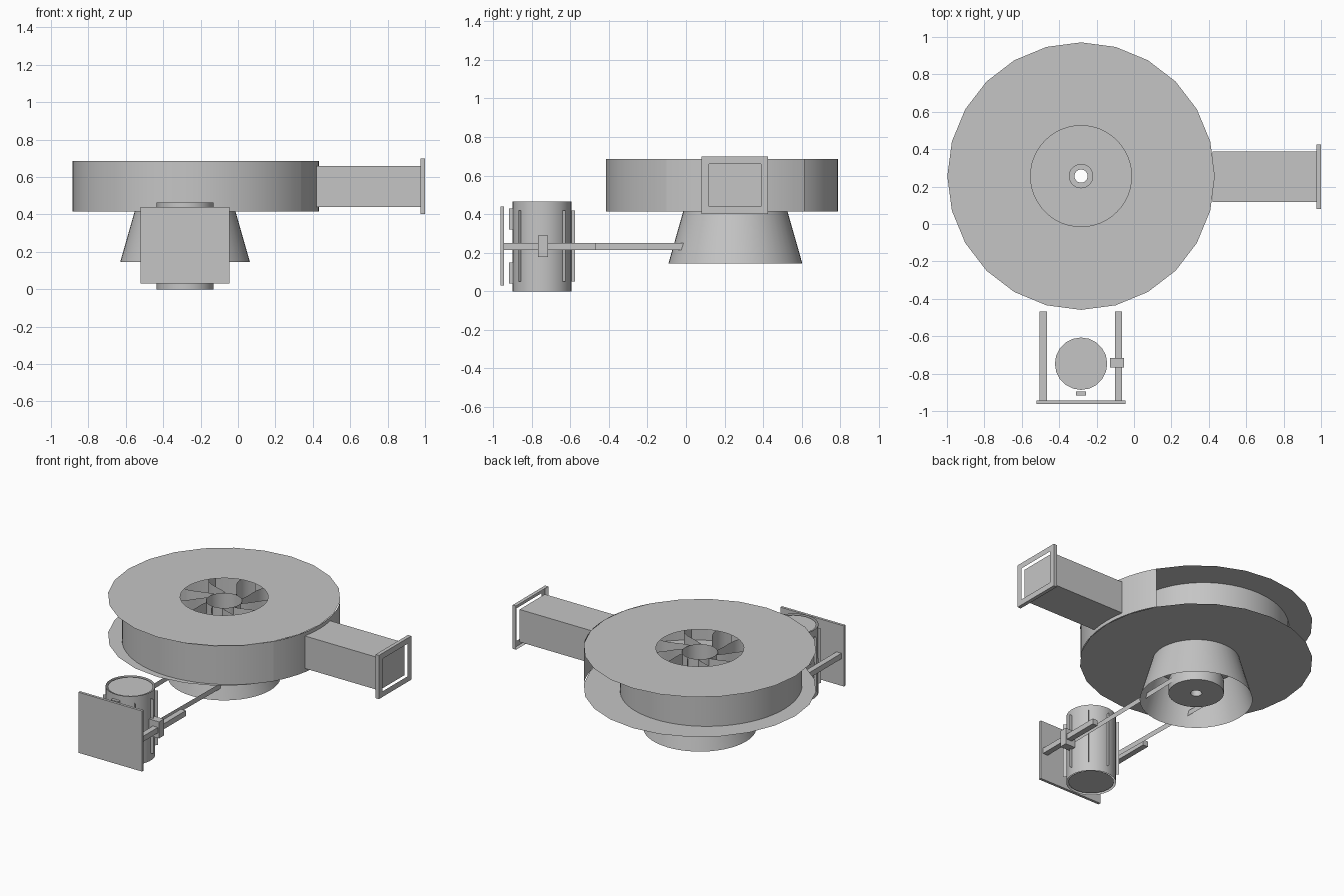
import bpy, bmesh
from math import sin, cos, radians, pi, atan2

if "Cube" in bpy.data.objects:
    bpy.data.objects.remove(bpy.data.objects["Cube"])

grey = bpy.data.materials.new("plain_grey")
grey.use_nodes = True
COLOUR = (0.56, 0.56, 0.56, 1)
grey.diffuse_color = COLOUR
grey.node_tree.nodes["Principled BSDF"].inputs["Base Color"].default_value = COLOUR

FAN = (-0.283, 0.256)      # fan axis
MOTOR = (-0.283, -0.747)   # motor axis
R = 0.715                  # housing radius
LOW, HIGH = 0.415, 0.685   # housing plates


def finish(bm, name, smooth=False, merge=True):
    if merge:
        bmesh.ops.remove_doubles(bm, verts=bm.verts, dist=1e-5)
        bmesh.ops.recalc_face_normals(bm, faces=bm.faces)
    mesh = bpy.data.meshes.new(name)
    bm.to_mesh(mesh)
    bm.free()
    mesh.materials.append(grey)
    obj = bpy.data.objects.new(name, mesh)
    bpy.context.scene.collection.objects.link(obj)
    if smooth:
        bpy.ops.object.select_all(action='DESELECT')
        obj.select_set(True)
        bpy.context.view_layer.objects.active = obj
        bpy.ops.object.shade_smooth_by_angle(angle=radians(35))
    return obj


def box(name, x, y, z):
    bm = bmesh.new()
    bmesh.ops.create_cube(bm, size=1)
    for v in bm.verts:
        v.co = [a + (b - a) * (c + 0.5) for (a, b), c in zip((x, y, z), v.co)]
    return finish(bm, name)


def loft(name, rings, closed=True, smooth=True):
    """Skin a list of equally long point rings."""
    bm = bmesh.new()
    rows = [[bm.verts.new(p) for p in ring] for ring in rings]
    n = len(rows[0])
    for a, b in zip(rows, rows[1:]):
        for i in range(n if closed else n - 1):
            j = (i + 1) % n
            bm.faces.new((a[i], a[j], b[j], b[i]))
    return finish(bm, name, smooth)


def ring(centre, r, z, n=48):
    return [(centre[0] + r * cos(2 * pi * i / n), centre[1] + r * sin(2 * pi * i / n), z)
            for i in range(n)]


def lathe(name, centre, profile, n=48):
    return loft(name, [ring(centre, r, z, n) for r, z in profile])


def polar(r, degrees, z):
    a = radians(degrees)
    return (FAN[0] + r * cos(a), FAN[1] + r * sin(a), z)


def wall(name, path, low, high):
    """Upright sheet along a path of (radius, degrees)."""
    return loft(name, [[polar(r, d, z) for r, d in path] for z in (low, high)], closed=False)


# Housing: two flat plates with a round eye
for name, z in (("housing_top_plate", HIGH), ("housing_bottom_plate", LOW)):
    outer = ring(FAN, R, z, 24)
    outer = [tuple((p + q) / 2 for p, q in zip(outer[i // 2], outer[(i + i % 2) // 2 % 24]))
             if i % 2 else outer[i // 2] for i in range(48)]
    for i in range(1, 48, 2):
        outer[i] = tuple((p + q) / 2 for p, q in zip(outer[i - 1], outer[(i + 1) % 48]))
    loft(name, [ring(FAN, 0.27, z), outer], smooth=False)

# Scroll wall winding inwards, and the outer arc at the outlet
wall("scroll_wall", [(R - 0.00077 * 5 * i, -30 - 5 * i) for i in range(64)], LOW, HIGH)
wall("outlet_arc", [(R, -30 + 5 * i) for i in range(13)], LOW, HIGH)

# Inlet cone under the housing
lathe("inlet_cone", FAN, [(0.347, 0.145), (0.27, LOW)])

# Outlet duct and its open-backed flange
box("outlet_duct", (0.42, 0.975), (0.118, 0.388), (0.44, 0.66))


def rect(x, margin):
    y0, y1, z0, z1 = 0.118 - margin, 0.388 + margin, 0.44 - margin, 0.66 + margin
    return [(x, y0, z0), (x, y1, z0), (x, y1, z1), (x, y0, z1)]


loft("outlet_flange", [rect(0.975, 0.038), rect(1, 0.038), rect(1, 0)], smooth=False)

# Impeller: back disc, hub tube, boss and curved blades
lathe("impeller_disc", FAN, [(0.035, 0.43), (0.42, 0.43)])
lathe("impeller_hub", FAN, [(0.11, 0.43), (0.11, 0.66)])
lathe("shaft", FAN, [(0.035, 0.19), (0.035, 0.47), (0.065, 0.47), (0.065, 0.28)])
for k in range(10):
    path = []
    for i in range(13):
        r = 0.11 + 0.29 * i / 12
        path.append((r, 36 * k + 18 - 18 - 24 * ((0.28 - r) / 0.17) ** 2))
    wall("impeller_blade", path, 0.43, 0.66)

# Pulley inside the cone
lathe("pulley", FAN, [(0.035, 0.19), (0.17, 0.19), (0.17, 0.28), (0.035, 0.28)])

# Drive belt: a flat band round the motor and the pulley
band = []
for centre, r, start in ((FAN, 0.172, 0), (MOTOR, 0.155, 180)):
    for i in range(19):
        a = radians(start + 10 * i)
        band.append((centre[0] + r * cos(a), centre[1] + r * sin(a)))
loft("drive_belt", [[(x, y, z) for x, y in band] for z in (0.215, 0.25)])

# Motor: shell, end caps, cooling ribs
lathe("motor_shell", MOTOR, [(0.152, 0), (0.152, 0.465)])
for name, z in (("motor_bottom_cap", 0.006), ("motor_top_cap", 0.459)):
    bm = bmesh.new()
    bm.faces.new([bm.verts.new(p) for p in ring(MOTOR, 0.14, z, 20)])
    finish(bm, name)
for k in range(8):
    a = radians(45 * k)
    if k != 6:
        loft("motor_rib", [[(MOTOR[0] + r * cos(a), MOTOR[1] + r * sin(a), z)
                            for r in (0.15, 0.172)] for z in (0.05, 0.42)],
             closed=False, smooth=False)

# Motor mount: front plate, brackets, side rails and clamp
box("mount_plate", (-0.522, -0.046), (-0.962, -0.944), (0.03, 0.44))
for z in (0.04, 0.32):
    box("motor_bracket", (-0.31, -0.256), (-0.917, -0.895), (z, z + 0.11))
for x in (-0.504, -0.101):
    box("mount_rail", (x, x + 0.038), (-0.945, -0.468), (0.213, 0.25))
box("rail_clamp", (-0.128, -0.054), (-0.768, -0.716), (0.178, 0.29))
